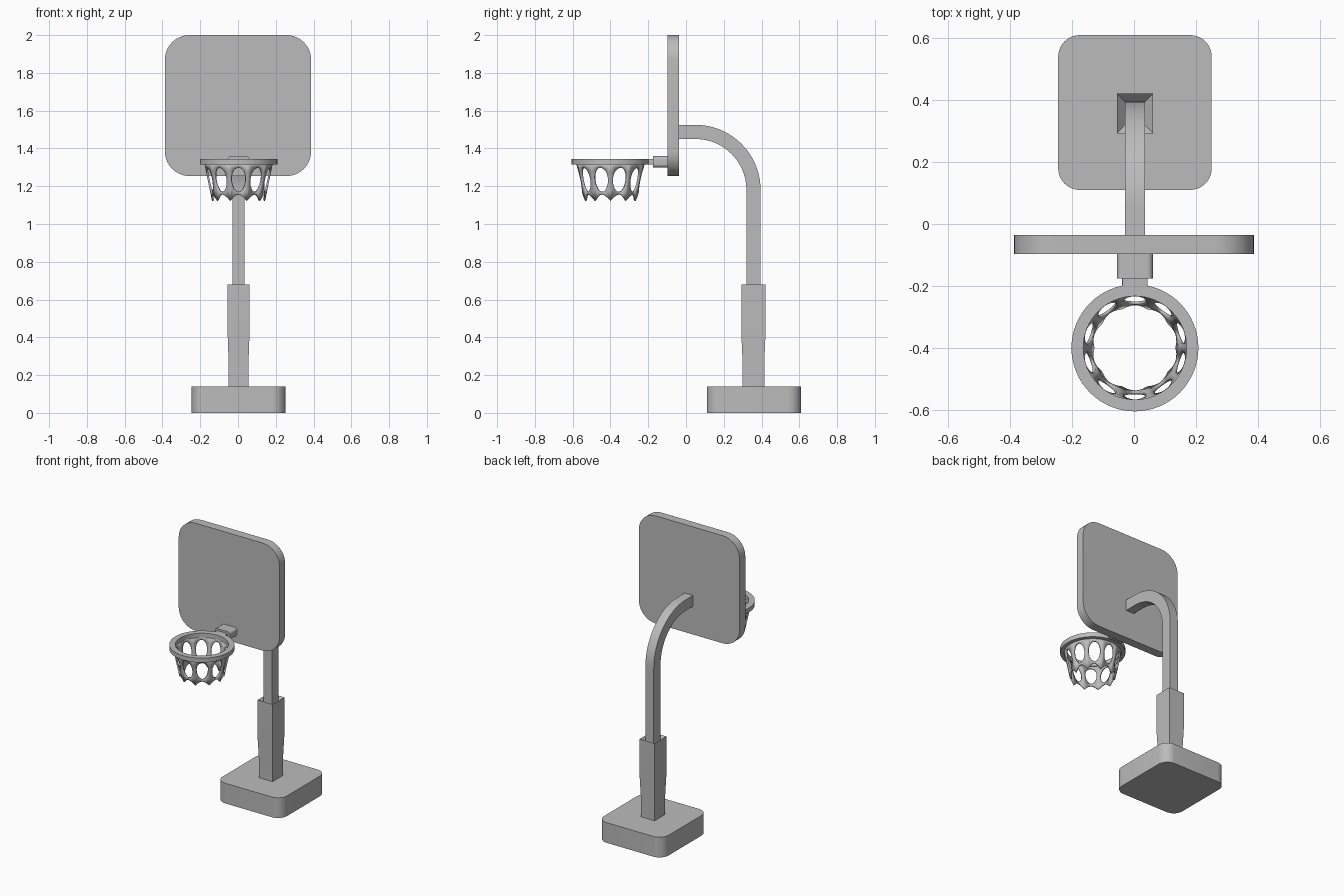
import bpy, bmesh
from math import sin, cos, pi, radians

if "Cube" in bpy.data.objects:
    bpy.data.objects.remove(bpy.data.objects["Cube"])

grey = bpy.data.materials.new("plain grey")
grey.diffuse_color = (0.5, 0.5, 0.5, 1)
grey.use_nodes = True
grey.node_tree.nodes["Principled BSDF"].inputs["Base Color"].default_value = grey.diffuse_color
CX = 0.003


def finish(name, bm, weld=False):
    if weld:
        bmesh.ops.remove_doubles(bm, verts=bm.verts, dist=1e-4)
    bmesh.ops.recalc_face_normals(bm, faces=bm.faces)
    me = bpy.data.meshes.new(name)
    bm.to_mesh(me)
    bm.free()
    ob = bpy.data.objects.new(name, me)
    bpy.context.collection.objects.link(ob)
    me.materials.append(grey)
    bpy.ops.object.select_all(action='DESELECT')
    ob.select_set(True)
    bpy.context.view_layer.objects.active = ob
    bpy.ops.object.shade_smooth_by_angle(angle=radians(35))
    return ob


def loft(name, rings, cap=True, closed=False):
    """Skin a list of point rings."""
    bm = bmesh.new()
    vs = [[bm.verts.new(p) for p in r] for r in rings]
    n = len(vs[0])
    pairs = list(zip(vs, vs[1:])) + ([(vs[-1], vs[0])] if closed else [])
    for a, b in pairs:
        for i in range(n):
            j = (i + 1) % n
            bm.faces.new((a[i], a[j], b[j], b[i]))
    if cap and not closed:
        bm.faces.new(vs[0])
        bm.faces.new(vs[-1])
    return finish(name, bm)


def rounded(hw, hh, r, seg=10):
    """Rounded rectangle outline."""
    pts = []
    for k, (sx, sy) in enumerate([(1, 1), (-1, 1), (-1, -1), (1, -1)]):
        for i in range(seg + 1):
            a = (k + i / seg) * pi / 2
            pts.append((sx * (hw - r) + r * cos(a), sy * (hh - r) + r * sin(a)))
    return pts


def upright_plate(name, hw, hh, r, x, z, y0, y1):
    o = rounded(hw, hh, r)
    return loft(name, [[(x + a, y, z + b) for a, b in o] for y in (y0, y1)])


# Ground base
o = rounded(0.248, 0.25, 0.07)
loft("base", [[(CX + a, 0.36 + b, z) for a, b in o] for z in (0, 0.14)])

# Sleeve, slightly narrower at the foot, with a sunken funnel top
corners = [(1, 1), (-1, 1), (-1, -1), (1, -1)]
levels = [(0.053, 0.058, 0.13), (0.053, 0.058, 0.28), (0.058, 0.064, 0.42),
          (0.058, 0.064, 0.68), (0.032, 0.037, 0.65)]
loft("sleeve", [[(CX + a * w, 0.357 + b * d, z) for a, b in corners] for w, d, z in levels])

# Curved square post: straight run, quarter bend, short run into the board
ax_y, ax_z, r_in, r_out = 0.05, 1.18, 0.27, 0.345


def post_ring(inner, outer):
    return [(CX + s * 0.032, *p) for s, p in ((-1, inner), (1, inner), (1, outer), (-1, outer))]


rings = [post_ring((ax_y + r_in, 0.6), (ax_y + r_out, 0.6))]
for i in range(25):
    c, s = cos(i / 24 * pi / 2), sin(i / 24 * pi / 2)
    rings.append(post_ring((ax_y + r_in * c, ax_z + r_in * s), (ax_y + r_out * c, ax_z + r_out * s)))
rings.append(post_ring((-0.04, ax_z + r_in), (-0.04, ax_z + r_out)))
loft("post", rings)

# Backboard and rim mount
upright_plate("backboard", 0.387, 0.373, 0.13, 0, 1.627, -0.097, -0.036)
upright_plate("rim_mount", 0.058, 0.03, 0.018, CX, 1.329, -0.176, -0.09)
upright_plate("rim_neck", 0.041, 0.015, 0.003, CX, 1.33, -0.205, -0.17)

# Rim: flat ring of rectangular section
RY = -0.4
section = [(0.205, 1.314), (0.205, 1.345), (0.167, 1.345), (0.167, 1.314)]
loft("rim", [[(CX + r * cos(a), RY + r * sin(a), z) for r, z in section]
             for a in (2 * pi * i / 64 for i in range(64))], closed=True)

# Net: ten cells, each with an oval hole, pointed tips between cells
bm = bmesh.new()
N, S = 10, 24


def net_point(k, u, z):
    r = 0.136 + (z - 1.125) / 0.195 * 0.04
    a = pi / 2 + (k + u / 2) * 2 * pi / N
    return (CX + r * cos(a), RY + r * sin(a), z)


for k in range(N):
    hole, edge = [], []
    for i in range(S):
        c, s = cos(2 * pi * i / S), sin(2 * pi * i / S)
        m = max(abs(c), abs(s))
        u, v = c / m, s / m
        low = 1.157 - 0.034 * abs(u) ** 1.6
        z = 1.234 + (v * 0.086 if v > 0 else v * (1.234 - low))
        hole.append(bm.verts.new(net_point(k, 0.74 * c, 1.234 + 0.064 * s)))
        edge.append(bm.verts.new(net_point(k, u, z)))
    for i in range(S):
        j = (i + 1) % S
        bm.faces.new((hole[i], edge[i], edge[j], hole[j]))
net = finish("net", bm, weld=True)
mod = net.modifiers.new("thickness", 'SOLIDIFY')
mod.thickness = 0.01
mod.offset = 0
